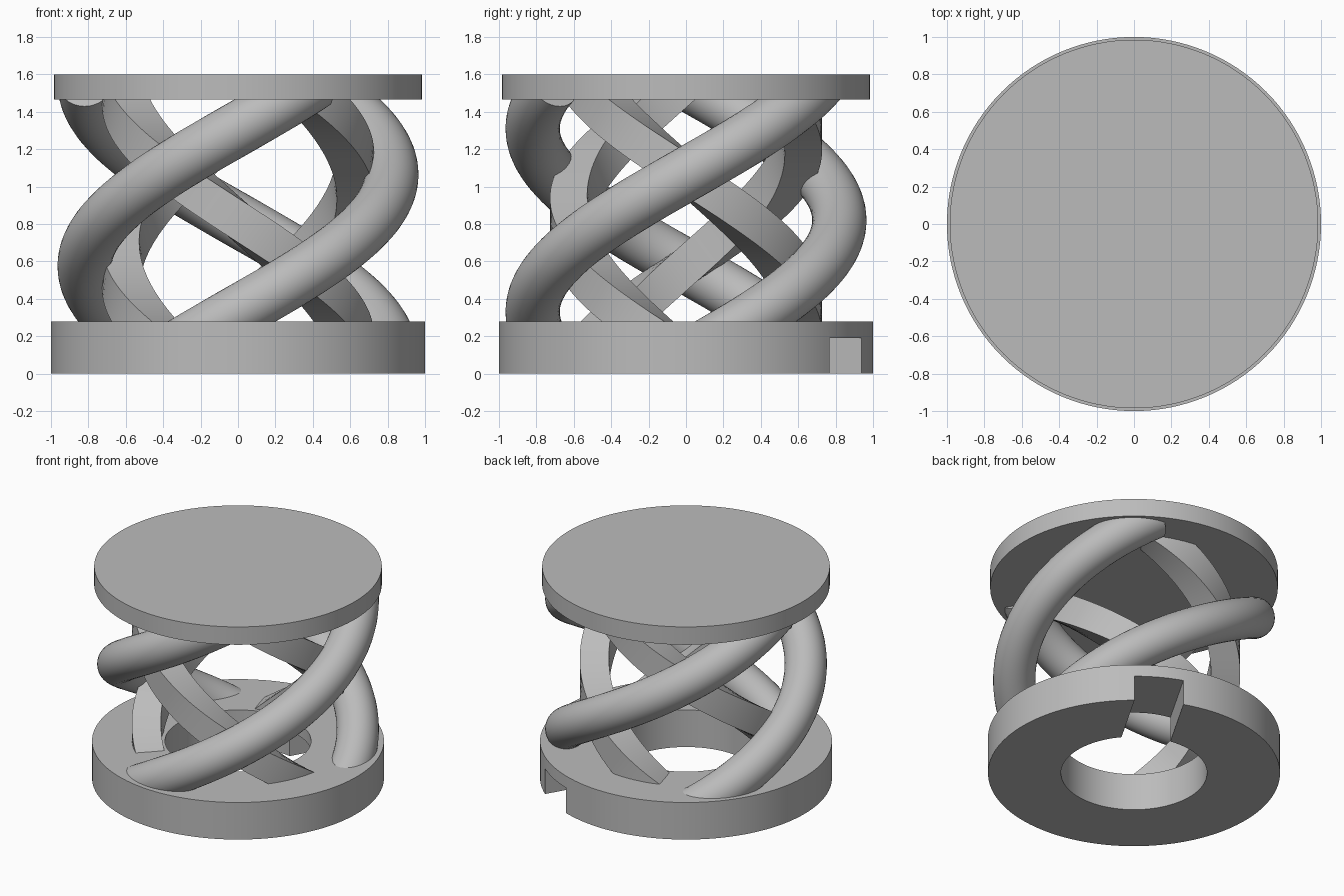
import bpy, bmesh
from math import sin, cos, pi, radians
from mathutils import Vector, Matrix

if "Cube" in bpy.data.objects:
    bpy.data.objects.remove(bpy.data.objects["Cube"], do_unlink=True)

GREY = (0.5, 0.5, 0.5, 1)
grey = bpy.data.materials.new("plain grey")
grey.use_nodes = True
grey.diffuse_color = GREY
grey.node_tree.nodes["Principled BSDF"].inputs["Base Color"].default_value = GREY

TOP = 1.6
START_Z, RISE = 0.085, 1.47      # height at the start and rise over half a turn


def add_object(name, bm, smooth=True):
    bmesh.ops.recalc_face_normals(bm, faces=bm.faces)
    mesh = bpy.data.meshes.new(name)
    bm.to_mesh(mesh)
    bm.free()
    mesh.materials.append(grey)
    ob = bpy.data.objects.new(name, mesh)
    bpy.context.collection.objects.link(ob)
    if smooth:
        bpy.ops.object.select_all(action="DESELECT")
        ob.select_set(True)
        bpy.context.view_layer.objects.active = ob
        bpy.ops.object.shade_smooth_by_angle(angle=radians(35))
    return ob


def cylinder(name, radius, z0, z1, smooth=True):
    bm = bmesh.new()
    bmesh.ops.create_cone(bm, cap_ends=True, segments=128, radius1=radius, radius2=radius,
                          depth=z1 - z0, matrix=Matrix.Translation((0, 0, (z0 + z1) / 2)))
    return add_object(name, bm, smooth)


def helix_bar(name, radius, section, phase, hand, steps=72):
    """Sweep a section of (radial, upward) points along half a helical turn."""
    bm = bmesh.new()
    rings = []
    for i in range(steps + 1):
        t = i / steps
        a = phase + hand * pi * t
        out = Vector((cos(a), sin(a), 0))
        along = Vector((-sin(a) * hand * radius, cos(a) * hand * radius, RISE / pi)).normalized()
        up = out.cross(along) * hand
        centre = out * radius + Vector((0, 0, START_Z + RISE * t))
        ring = []
        for r, u in section:
            p = centre + out * r + up * u
            p.z = min(max(p.z, 0.01), TOP - 0.01)   # ends stay inside the discs
            ring.append(bm.verts.new(p))
        rings.append(ring)
    n = len(section)
    for lower, upper in zip(rings, rings[1:]):
        for j in range(n):
            k = (j + 1) % n
            bm.faces.new((lower[j], lower[k], upper[k], upper[j]))
    bm.faces.new(rings[0])
    bm.faces.new(rings[-1])
    return add_object(name, bm)


def cut(target, cutter):
    cutter.hide_render = True
    mod = target.modifiers.new("cut", "BOOLEAN")
    mod.operation, mod.solver, mod.object = "DIFFERENCE", "EXACT", cutter
    bpy.context.view_layer.objects.active = target
    bpy.ops.object.modifier_apply(modifier=mod.name)
    bpy.data.objects.remove(cutter, do_unlink=True)


# Base ring with a central hole and a radial notch underneath
base = cylinder("base_ring", 1.0, 0, 0.28, False)
cut(base, cylinder("hole_cutter", 0.5, -0.2, 0.5, False))
bm = bmesh.new()
bmesh.ops.create_cube(bm, size=1, matrix=Matrix.Rotation(radians(60), 4, "Z")
                      @ Matrix.Translation((0.75, 0, 0))
                      @ Matrix.Diagonal((0.9, 0.34, 0.38, 1)))
cut(base, add_object("notch_cutter", bm, False))
bpy.ops.object.select_all(action="DESELECT")
base.select_set(True)
bpy.context.view_layer.objects.active = base
bpy.ops.object.shade_smooth_by_angle(angle=radians(35))

# Top disc
cylinder("top_disc", 0.985, 1.465, TOP)

# Three round outer tubes and three square inner bars of opposite hand
circle = [(0.145 * cos(2 * pi * j / 32), 0.145 * sin(2 * pi * j / 32)) for j in range(32)]
square = [(x * 0.1, y * 0.1) for x, y in ((-1, -1), (1, -1), (1, 1), (-1, 1))]
for i in range(3):
    phase = i * 2 * pi / 3
    helix_bar(f"outer_tube_{i + 1}", 0.82, circle, phase, 1)
    helix_bar(f"inner_bar_{i + 1}", 0.625, square, phase, -1)
